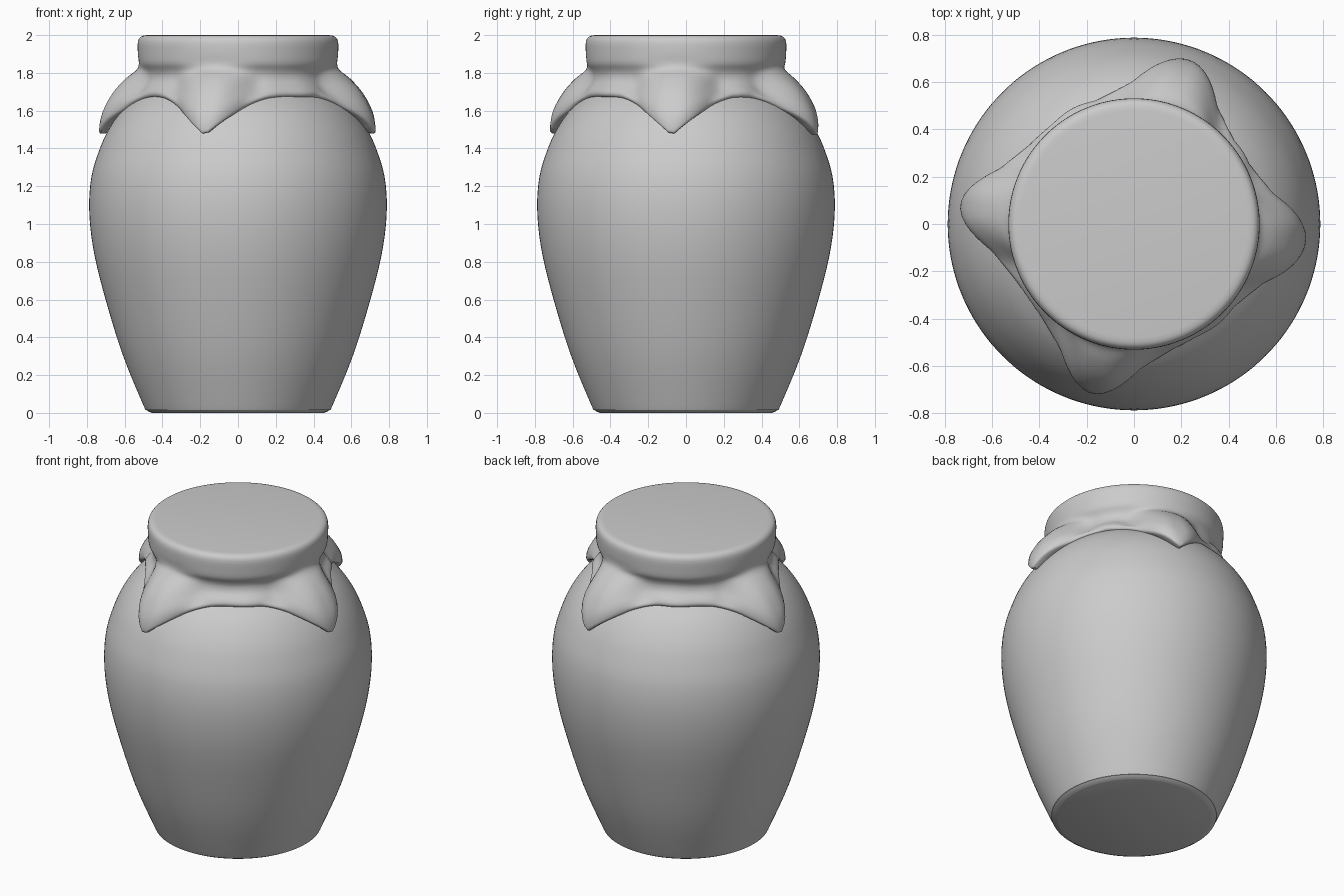
import bpy, bmesh, math
from mathutils import Vector

if "Cube" in bpy.data.objects:
    bpy.data.objects.remove(bpy.data.objects["Cube"])

SEGMENTS = 144

clay = bpy.data.materials.new("pale grey clay")
clay.diffuse_color = (0.6, 0.6, 0.6, 1)
clay.use_nodes = True
clay.node_tree.nodes["Principled BSDF"].inputs["Base Color"].default_value = clay.diffuse_color


def smooth_profile(points, steps=4):
    """Catmull-Rom curve through (radius, height) points."""
    p = [Vector(q) for q in points]
    p = [p[0]] + p + [p[-1]]
    out = []
    for a, b, c, d in zip(p, p[1:], p[2:], p[3:]):
        for i in range(steps):
            t = i / steps
            out.append(0.5 * (2 * b + (c - a) * t + (2 * a - 5 * b + 4 * c - d) * t * t
                              + (3 * b - a - 3 * c + d) * t ** 3))
    return out + [p[-1]]


def revolve(name, profile_at):
    """Closed turned solid whose profile may change with the angle."""
    bm = bmesh.new()
    columns = []
    for s in range(SEGMENTS):
        a = 2 * math.pi * s / SEGMENTS
        columns.append([bm.verts.new((r * math.cos(a), r * math.sin(a), z))
                        for r, z in profile_at(math.degrees(a))])
    for s, col in enumerate(columns):
        nxt = columns[(s + 1) % SEGMENTS]
        for i in range(len(col) - 1):
            bm.faces.new((col[i], nxt[i], nxt[i + 1], col[i + 1]))
    bm.faces.new([c[0] for c in columns])
    bm.faces.new([c[-1] for c in columns])
    bmesh.ops.recalc_face_normals(bm, faces=bm.faces)
    mesh = bpy.data.meshes.new(name)
    bm.to_mesh(mesh)
    bm.free()
    obj = bpy.data.objects.new(name, mesh)
    bpy.context.collection.objects.link(obj)
    mesh.materials.append(clay)
    bpy.ops.object.select_all(action='DESELECT')
    obj.select_set(True)
    bpy.context.view_layer.objects.active = obj
    bpy.ops.object.shade_smooth_by_angle(angle=math.radians(50))
    return obj


# Jar body
jar_profile = smooth_profile([
    (0.455, 0.0), (0.485, 0.015), (0.505, 0.05), (0.615, 0.32), (0.715, 0.65),
    (0.768, 0.88), (0.788, 1.08), (0.776, 1.25), (0.735, 1.39), (0.685, 1.5),
    (0.615, 1.6), (0.53, 1.68), (0.46, 1.73), (0.44, 1.85)])
revolve("jar_body", lambda a: jar_profile)


def jar_radius(z):
    for lo, hi in zip(jar_profile, jar_profile[1:]):
        if lo.y <= z <= hi.y and hi.y > lo.y:
            return lo.x + (hi.x - lo.x) * (z - lo.y) / (hi.y - lo.y)
    return 0.44


# Cloth cover: tight lid, tied neck and a hem hanging in four corners
corner_angles = (-104, -6, 72, 174)
lid_rim = [(0.48, 2.0), (0.512, 1.993), (0.53, 1.965), (0.53, 1.9), (0.525, 1.85)]
valley = [(0.507, 1.815), (0.5, 1.785), (0.51, 1.75), (0.54, 1.715), (0.55, 1.69)]
corner = [(0.54, 1.815), (0.60, 1.765), (0.67, 1.68), (0.722, 1.57), (0.735, 1.485)]


def cloth_profile(angle):
    d = min(abs((angle - c + 180) % 360 - 180) for c in corner_angles)
    drop = max(0, 1 - d / 45) ** 2.6
    k = max(0, 1 - d / 28)
    bulge = k * k * (3 - 2 * k)
    skirt = []
    for i, ((r0, z0), (r1, z1)) in enumerate(zip(valley, corner)):
        z = z0 + (z1 - z0) * drop
        fold = 0.004 * i / 4 * math.sin(math.radians(angle * 13))
        r = r0 + (r1 - r0) * bulge + fold
        skirt.append((max(r, jar_radius(z) + 0.025), z))
    # Rounded hem tucked back into the jar
    r, z = skirt[-1]
    hem = [(r - 0.015, z - 0.018), (jar_radius(z) - 0.03, z - 0.008)]
    return smooth_profile(lid_rim + skirt + hem, 3)


revolve("cloth_cover", cloth_profile)
